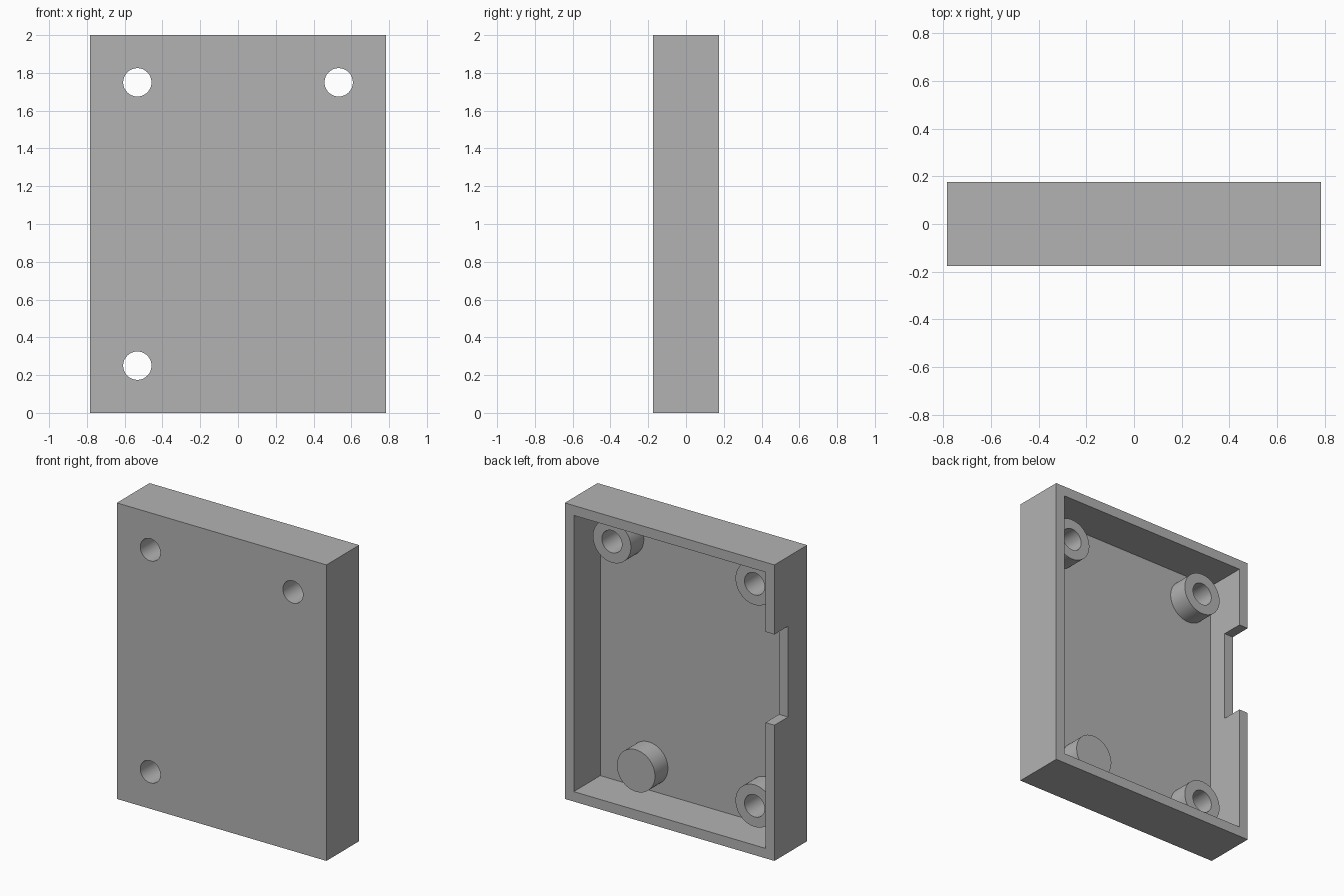
import bpy
import math

default = bpy.data.objects.get("Cube")
if default:
    bpy.data.objects.remove(default, do_unlink=True)

# Overall size and wall thickness
WIDTH, DEPTH, HEIGHT, WALL = 1.567, 0.35, 2.0, 0.067
FRONT, BACK = -DEPTH / 2, DEPTH / 2
FLOOR = FRONT + WALL          # inner face of the front panel
SHELF = 0.03                  # level of post tops and notch bottom
POST_R, HOLE_R = 0.142, 0.075

grey = bpy.data.materials.new("plain grey")
grey.use_nodes = True
colour = (0.45, 0.45, 0.45, 1)
grey.diffuse_color = colour
grey.node_tree.nodes["Principled BSDF"].inputs["Base Color"].default_value = colour


def box(name, x, y, z):
    """Box spanning the (low, high) pairs given for each axis."""
    spans = (x, y, z)
    bpy.ops.mesh.primitive_cube_add(size=1, location=[(a + b) / 2 for a, b in spans])
    ob = bpy.context.object
    ob.name = name
    ob.scale = [b - a for a, b in spans]
    bpy.ops.object.transform_apply(location=True, rotation=True, scale=True)
    ob.data.materials.append(grey)
    return ob


def cylinder(name, x, z, radius, y0, y1):
    """Round bar running front to back from y0 to y1."""
    bpy.ops.mesh.primitive_cylinder_add(
        vertices=64, radius=radius, depth=y1 - y0,
        location=(x, (y0 + y1) / 2, z), rotation=(math.pi / 2, 0, 0))
    ob = bpy.context.object
    ob.name = name
    bpy.ops.object.transform_apply(location=True, rotation=True, scale=True)
    ob.data.materials.append(grey)
    return ob


def cut(target, cutter):
    """Subtract the cutter from the target and discard it."""
    cutter.hide_render = True
    mod = target.modifiers.new("cut", "BOOLEAN")
    mod.operation = "DIFFERENCE"
    mod.solver = "EXACT"
    mod.object = cutter
    bpy.context.view_layer.objects.active = target
    bpy.ops.object.modifier_apply(modifier=mod.name)
    bpy.data.objects.remove(cutter, do_unlink=True)


def smooth(ob):
    bpy.ops.object.select_all(action="DESELECT")
    ob.select_set(True)
    bpy.context.view_layer.objects.active = ob
    bpy.ops.object.shade_smooth_by_angle(angle=math.radians(30))


# Open-backed tray with a connector notch in the -x wall
half = WIDTH / 2
tray = box("tray", (-half, half), (FRONT, BACK), (0, HEIGHT))
cut(tray, box("cavity", (WALL - half, half - WALL), (FLOOR, 1), (WALL, HEIGHT - WALL)))
cut(tray, box("notch", (-1, WALL / 2 - half + WALL), (SHELF, 1), (0.917, 1.53)))

# Three hollow screw posts, drilled through the front panel
hollow = {"upper_right_post": (-0.533, 1.75),
          "upper_left_post": (0.533, 1.75),
          "lower_right_post": (-0.533, 0.25)}
for name, (x, z) in hollow.items():
    post = cylinder(name, x, z, POST_R, FLOOR, SHELF)
    for part in (post, tray):
        cut(part, cylinder("drill", x, z, HOLE_R, -1, 1))
    smooth(post)

# Solid support post
smooth(cylinder("solid_post", 0.353, 0.25, POST_R, FLOOR, SHELF))
smooth(tray)
